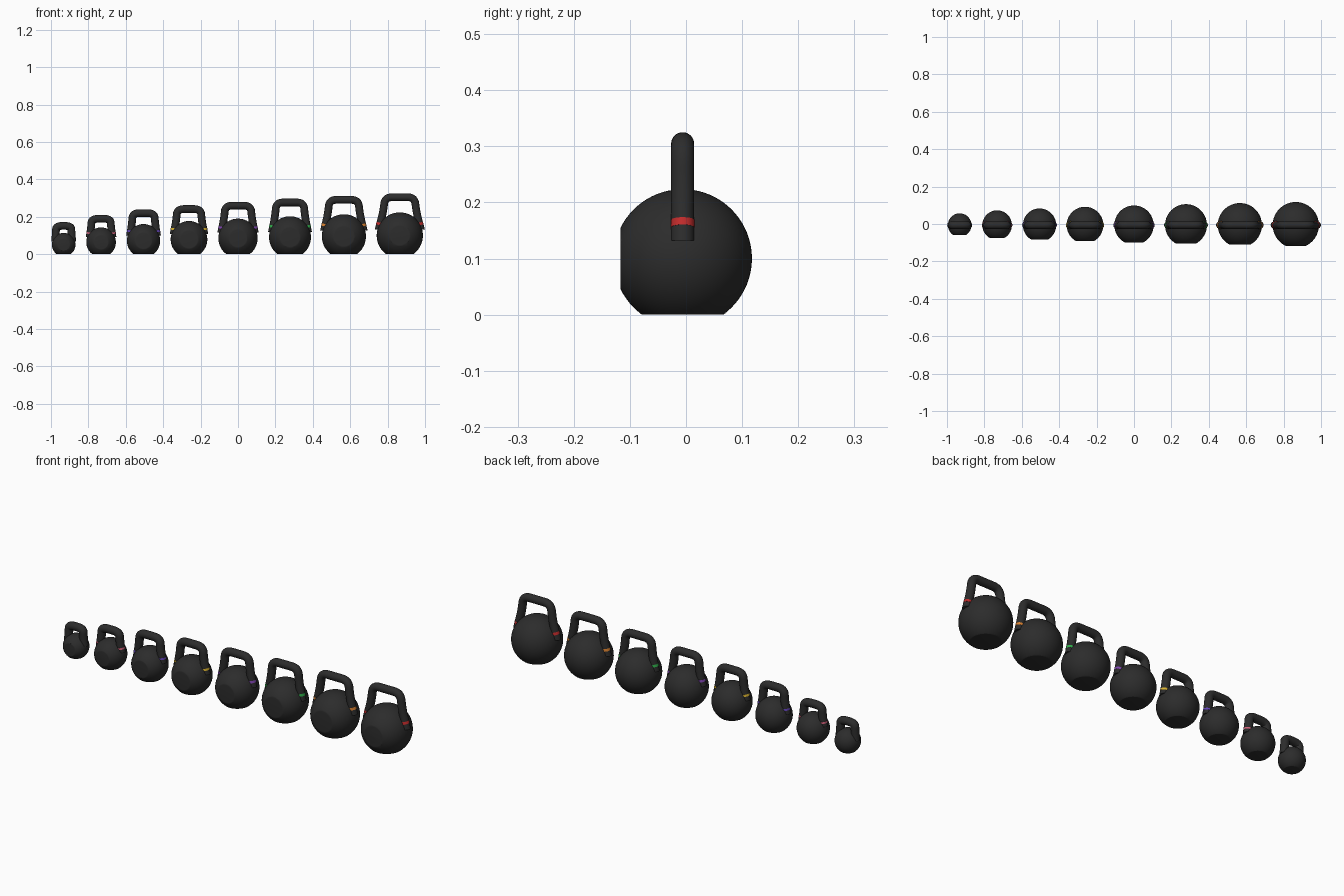
import bpy, bmesh, math
from mathutils import Vector

cube = bpy.data.objects.get("Cube")
if cube:
    bpy.data.objects.remove(cube, do_unlink=True)

GRIP = 0.0205      # handle tube radius
Y0 = -0.006        # common depth centre of the row


def material(name, rgb):
    m = bpy.data.materials.new(name)
    m.use_nodes = True
    m.diffuse_color = (*rgb, 1)
    bsdf = m.node_tree.nodes["Principled BSDF"]
    bsdf.inputs["Base Color"].default_value = (*rgb, 1)
    bsdf.inputs["Roughness"].default_value = 0.6
    return m


IRON = material("black iron", (0.025, 0.025, 0.025))
PINK = material("pink", (0.65, 0.12, 0.2))
INDIGO = material("indigo", (0.13, 0.06, 0.5))
YELLOW = material("yellow", (0.7, 0.45, 0.03))
PURPLE = material("purple", (0.22, 0.06, 0.45))
GREEN = material("green", (0.03, 0.42, 0.07))
ORANGE = material("orange", (0.7, 0.22, 0.03))
RED = material("red", (0.55, 0.025, 0.025))


def finish(bm, name, x, mat):
    bmesh.ops.recalc_face_normals(bm, faces=bm.faces)
    mesh = bpy.data.meshes.new(name)
    bm.to_mesh(mesh)
    bm.free()
    mesh.materials.append(mat)
    ob = bpy.data.objects.new(name, mesh)
    ob.location = (x, Y0, 0)
    bpy.context.collection.objects.link(ob)
    bpy.ops.object.select_all(action="DESELECT")
    ob.select_set(True)
    bpy.context.view_layer.objects.active = ob
    bpy.ops.object.shade_smooth_by_angle(angle=math.radians(30))


def cut(bm, co, normal, bevel=0):
    """Slice off everything beyond a plane, cap it and soften the rim."""
    geom = bm.verts[:] + bm.edges[:] + bm.faces[:]
    res = bmesh.ops.bisect_plane(bm, geom=geom, plane_co=co, plane_no=normal,
                                 clear_outer=True)
    rim = [e for e in res["geom_cut"] if isinstance(e, bmesh.types.BMEdge)]
    bmesh.ops.holes_fill(bm, edges=rim, sides=0)
    if bevel:
        bmesh.ops.bevel(bm, geom=rim, offset=bevel, segments=3, profile=0.5,
                        affect="EDGES")


def rounded(points, radius):
    """Polyline with every inner corner replaced by a small arc."""
    path = [points[0]]
    for a, b, c in zip(points, points[1:], points[2:]):
        p = b + (a - b).normalized() * min(radius, (a - b).length * 0.45)
        q = b + (c - b).normalized() * min(radius, (c - b).length * 0.45)
        for i in range(9):
            t = i / 8
            path.append(p * (1 - t) ** 2 + b * 2 * t * (1 - t) + q * t * t)
    return path + [points[-1]]


def tube(bm, path, radius, sides=32):
    """Sweep a circle along a path lying in the xz plane."""
    rings = []
    for i, p in enumerate(path):
        d = (path[min(i + 1, len(path) - 1)] - path[max(i - 1, 0)]).normalized()
        n = Vector((d.z, 0, -d.x))
        ring = []
        for k in range(sides):
            a = math.tau * k / sides
            ring.append(bm.verts.new(p + n * math.cos(a) * radius
                                     + Vector((0, math.sin(a) * radius, 0))))
        rings.append(ring)
    for r, s in zip(rings, rings[1:]):
        for k in range(sides):
            j = (k + 1) % sides
            bm.faces.new((r[k], r[j], s[j], s[k]))
    bm.faces.new(rings[0])
    bm.faces.new(rings[-1])


def kettlebell(label, x, r, front, top, w, e, tip, colour):
    # ball with flat base and flat front
    bm = bmesh.new()
    bmesh.ops.create_uvsphere(bm, u_segments=64, v_segments=40, radius=r)
    bmesh.ops.translate(bm, verts=bm.verts, vec=(0, 0, r * 0.81))
    cut(bm, (0, 0, 0), (0, 0, -1), r * 0.04)
    cut(bm, (0, front - Y0, 0), (0, -1, 0), r * 0.03)
    finish(bm, label + "_ball", x, IRON)

    # handle: flared legs joined by a straight grip, feet cut level
    shoulder = Vector((w + (e - w) * 0.3, 0, r * 1.81))
    foot = Vector((e, 0, tip))
    corner = Vector((w, 0, top - GRIP))
    below = foot + (foot - shoulder).normalized() * 0.02
    half = [below, shoulder, corner]
    points = half + [Vector((-p.x, 0, p.z)) for p in reversed(half)]
    bm = bmesh.new()
    tube(bm, rounded(points, 0.036), GRIP)
    cut(bm, (0, 0, tip), (0, 0, -1))
    finish(bm, label + "_handle", x, IRON)

    # coloured band round each leg
    if colour:
        axis = (shoulder - foot).normalized()
        mid = foot + axis * r * 0.25
        bm = bmesh.new()
        for side in (1, -1):
            ends = [mid - axis * r * 0.055, mid + axis * r * 0.055]
            tube(bm, [Vector((p.x * side, 0, p.z)) for p in ends], GRIP + 0.0005)
        finish(bm, label + "_bands", x, colour)


# label, x, ball radius, front plane, top, grip half width, foot x, foot z, band
SET = [
    ("first", -0.932, 0.063, -0.060, 0.172, 0.040, 0.046, 0.067, None),
    ("second", -0.732, 0.079, -0.075, 0.210, 0.050, 0.061, 0.092, PINK),
    ("third", -0.505, 0.089, -0.083, 0.240, 0.058, 0.072, 0.100, INDIGO),
    ("fourth", -0.262, 0.098, -0.091, 0.262, 0.063, 0.082, 0.109, YELLOW),
    ("fifth", 0.000, 0.105, -0.099, 0.280, 0.068, 0.090, 0.115, PURPLE),
    ("sixth", 0.278, 0.112, -0.104, 0.297, 0.073, 0.096, 0.120, GREEN),
    ("seventh", 0.566, 0.118, -0.110, 0.311, 0.077, 0.106, 0.126, ORANGE),
    ("eighth", 0.865, 0.1235, -0.117, 0.325, 0.079, 0.113, 0.132, RED),
]
for spec in SET:
    kettlebell(*spec)
